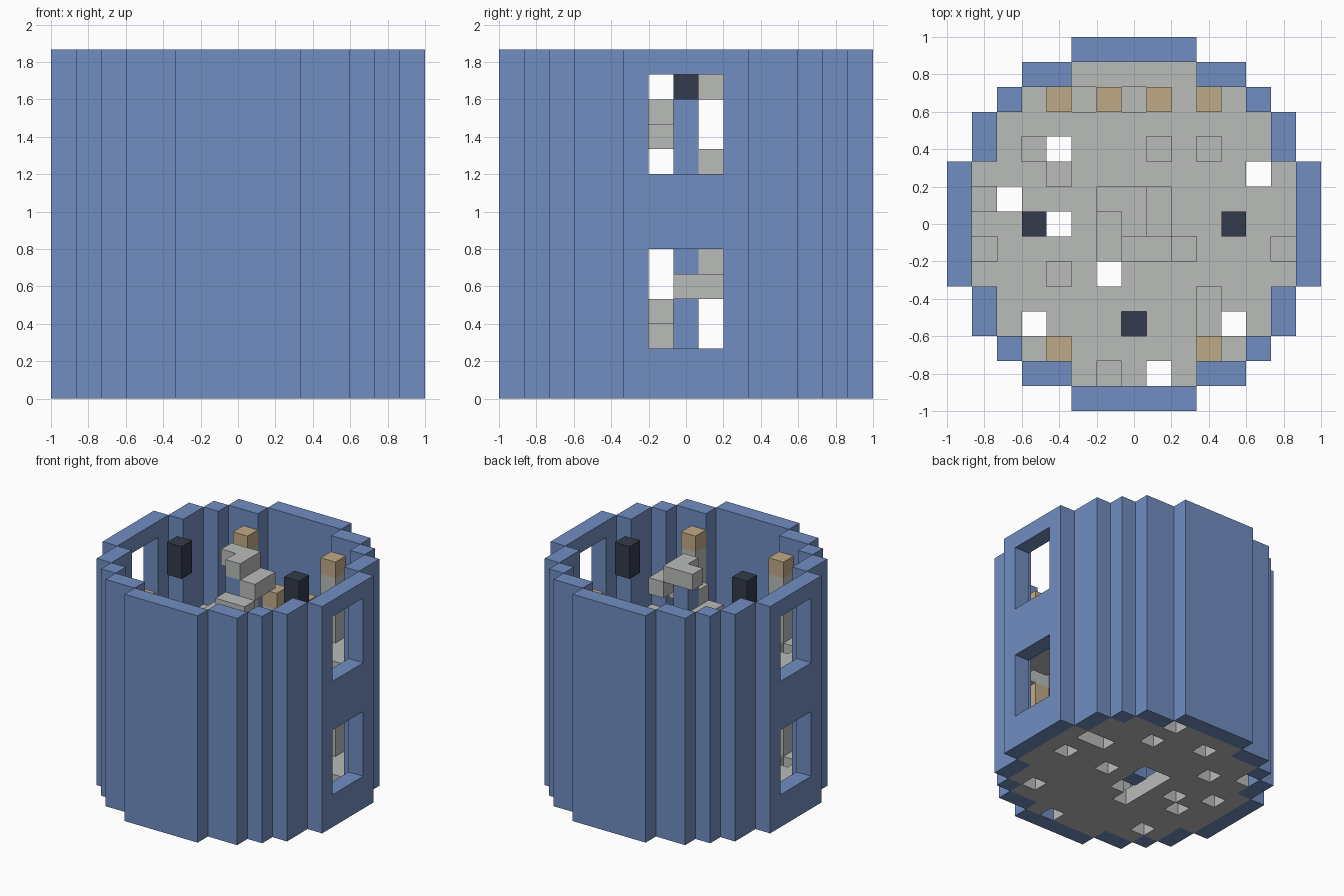
import bpy, bmesh
from mathutils import Vector

if "Cube" in bpy.data.objects:
    bpy.data.objects.remove(bpy.data.objects["Cube"])

U = 2 / 15  # edge length of one block


def material(name, rgb):
    m = bpy.data.materials.new(name)
    m.use_nodes = True
    m.diffuse_color = (*rgb, 1)
    m.node_tree.nodes["Principled BSDF"].inputs["Base Color"].default_value = (*rgb, 1)
    return m


blue = material("blue wall", (0.165, 0.27, 0.535))
grey = material("grey stone", (0.49, 0.505, 0.49))
tan = material("tan wood", (0.53, 0.40, 0.243))
dark = material("dark iron", (0.033, 0.043, 0.07))


def blocks(name, cells, mat):
    """Join unit blocks into one shell, keeping only the exposed faces."""
    cells = set(cells)
    bm = bmesh.new()
    for c in cells:
        centre = Vector((c[0], c[1], c[2] + 0.5))
        for axis in range(3):
            for sign in (-1, 1):
                step = [0, 0, 0]
                step[axis] = sign
                if tuple(a + b for a, b in zip(c, step)) in cells:
                    continue
                n = Vector(step)
                s = Vector([float(i == (axis + 1) % 3) for i in range(3)])
                t = n.cross(s)
                corners = [n + s + t, n - s + t, n - s - t, n + s - t]
                f = bm.faces.new([bm.verts.new((centre + k / 2) * U) for k in corners])
                f.normal_update()
                if f.normal.dot(n) < 0:
                    f.normal_flip()
    bmesh.ops.remove_doubles(bm, verts=bm.verts, dist=0.001)
    bmesh.ops.dissolve_limit(bm, angle_limit=0.01, verts=bm.verts, edges=bm.edges)
    mesh = bpy.data.meshes.new(name)
    bm.to_mesh(mesh)
    bm.free()
    mesh.materials.append(mat)
    obj = bpy.data.objects.new(name, mesh)
    bpy.context.collection.objects.link(obj)
    return obj


def column(x, y, z0, z1):
    return [(x, y, z) for z in range(z0, z1 + 1)]


# Round footprint: outer wall ring and room inside
R = range(-7, 8)
inside = {(x, y) for x in R for y in R if x * x + y * y < 43}
ring = {(x, y) for x in R for y in R if x * x + y * y < 56} - inside

# Outer wall with two windows on each side
blocks("tower_wall", [
    (x, y, z) for x, y in ring for z in range(14)
    if not (abs(x) == 7 and abs(y) < 2 and (2 <= z <= 5 or 9 <= z <= 12))], blue)

# Two floors with missing blocks
shared = {(-3, 3), (5, 2), (-5, 1), (-3, 0), (-1, -2), (-4, -4), (4, -4), (1, -6)}
ground_gaps = {(4, 2), (5, 0), (2, 0), (2, 4), (2, 6), (-1, 5), (-5, 4), (-4, -1),
               (-1, -1), (-1, 0), (-1, 1), (0, -1), (0, 1)}
upper_gaps = {(0, -4), (-4, 3), (1, 3), (3, 3), (-3, 2), (-6, 1), (-6, -1), (6, -1),
              (-3, -2), (3, -3), (3, -4), (-1, -6), (-2, 5), (0, 5), (2, -1)}
stairwell = {(x, y) for x in (-1, 0, 1) for y in (-1, 0, 1)}
blocks("ground_floor", [(x, y, 0) for x, y in inside - shared - ground_gaps - {(0, 0)}], grey)
blocks("upper_floor", [(x, y, 7) for x, y in inside - shared - upper_gaps - stairwell], grey)

# Spiral stair around a central post: each tread is two blocks
treads = [((1, 1), (1, 0)), ((1, -1), (0, -1)), ((-1, -1), (-1, 0)), ((-1, 1), (0, 1))]
for z in range(1, 14):
    pair = treads[-z % 4]
    blocks("stair_tread", [(x, y, z) for x, y in pair], grey)
blocks("stair_post", column(0, 0, 0, 12), blue)
blocks("stair_post_cap", [(0, 0, 13)], grey)

# Corner pillars with wooden caps on both storeys
for x in (-3, 3):
    for y in (-5, 5):
        blocks("lower_pillar", column(x, y, 1, 4), grey)
        blocks("lower_pillar_cap", column(x, y, 5, 6), tan)
        blocks("upper_pillar", column(x, y, 8, 11), grey)
        blocks("upper_pillar_cap", [(x, y, 12)], tan)

# Low stools at the back of the upper storey
for x in (-1, 1):
    blocks("stool_base", [(x, 5, 8)], grey)
    blocks("stool_top", [(x, 5, 9)], tan)

# Hanging lanterns
for s in (-4, 4):
    blocks("upper_lantern", column(s, 0, 12, 13), dark)
    blocks("lower_lantern", column(0, s, 5, 6), dark)
